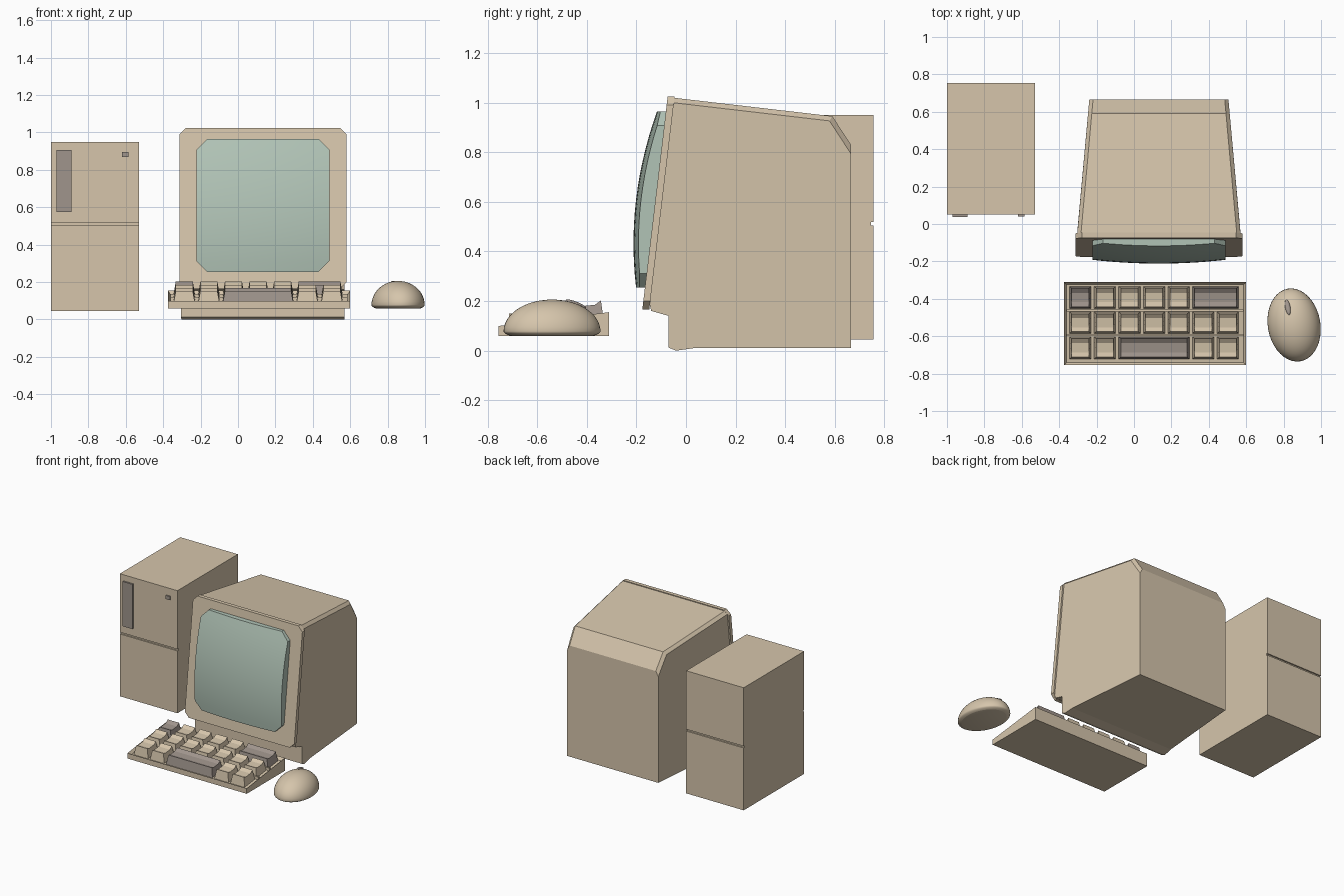
import bpy, bmesh, math
from mathutils import Vector, Matrix

cube = bpy.data.objects.get("Cube")
if cube:
    bpy.data.objects.remove(cube, do_unlink=True)


def make_material(name, rgb):
    mat = bpy.data.materials.new(name)
    mat.use_nodes = True
    mat.diffuse_color = (*rgb, 1)
    mat.node_tree.nodes["Principled BSDF"].inputs["Base Color"].default_value = (*rgb, 1)
    return mat


TAN = make_material("warm_beige", (0.67, 0.56, 0.41))
GREY = make_material("warm_grey", (0.35, 0.30, 0.265))
GLASS = make_material("pale_green_glass", (0.44, 0.55, 0.47))


def finish(name, bm, mat, smooth=None):
    bmesh.ops.recalc_face_normals(bm, faces=bm.faces)
    mesh = bpy.data.meshes.new(name)
    bm.to_mesh(mesh)
    bm.free()
    mesh.materials.append(mat)
    obj = bpy.data.objects.new(name, mesh)
    bpy.context.collection.objects.link(obj)
    if smooth:
        bpy.ops.object.select_all(action="DESELECT")
        obj.select_set(True)
        bpy.context.view_layer.objects.active = obj
        bpy.ops.object.shade_smooth_by_angle(angle=math.radians(smooth))
    return obj


def prism(points, offset):
    """Closed outline extruded by an offset vector."""
    bm = bmesh.new()
    face = bm.faces.new([bm.verts.new(p) for p in points])
    new = bmesh.ops.extrude_face_region(bm, geom=[face])["geom"]
    verts = [g for g in new if isinstance(g, bmesh.types.BMVert)]
    bmesh.ops.translate(bm, verts=verts, vec=offset)
    bmesh.ops.recalc_face_normals(bm, faces=bm.faces)
    return bm


def side_prism(profile, x0, x1):
    return prism([(x0, y, z) for y, z in profile], (x1 - x0, 0, 0))


def box(name, mat, x0, x1, y0, y1, z0, z1):
    finish(name, side_prism([(y0, z0), (y1, z0), (y1, z1), (y0, z1)], x0, x1), mat)


# Tower case with a seam on its front and back
F, B, D = 0.05, 0.755, 0.01
half = [(F, 0.045), (F, 0.505), (F + D, 0.505), (F + D, 0.518), (F, 0.518), (F, 0.95)]
tower = half + [(F + B - y, z) for y, z in reversed(half)]
finish("tower_case", side_prism(tower, -1, -0.53), TAN)
box("tower_drive_cover", GREY, -0.97, -0.89, 0.038, F, 0.575, 0.905)
box("tower_power_button", GREY, -0.62, -0.585, 0.041, F, 0.868, 0.895)

# Monitor housing, tapering to the back
CX = 0.133


def front_y(z):
    return -0.172 + 0.119 * (z - 0.2)


profile = [(-0.07, 0.012), (-0.04, 0.0), (0.03, 0.01), (0.665, 0.01), (0.665, 0.83),
           (0.59, 0.945), (-0.055, 1.02), (-0.15, 0.2), (-0.14, 0.16), (-0.07, 0.14)]
bm = side_prism(profile, CX - 1, CX + 1)
for v in bm.verts:
    t = max(0, (v.co.y + 0.05) / 0.715)
    v.co.x = CX + math.copysign(0.437 - 0.065 * t, v.co.x - CX)
rim = [e for e in bm.edges
       if abs(e.verts[0].co.x - e.verts[1].co.x) < 0.1
       and min(v.co.z for v in e.verts) > 0.8 and max(v.co.y for v in e.verts) > 0.4]
bmesh.ops.bevel(bm, geom=rim, offset=0.02, segments=1, affect="EDGES")
finish("monitor_housing", bm, TAN)


# Sloped bezel slab with clipped corners
def octagon(hw, z0, z1, c):
    return [(-hw, z0 + c), (-hw + c, z0), (hw - c, z0), (hw, z0 + c),
            (hw, z1 - c), (hw - c, z1), (c - hw, z1), (-hw, z1 - c)]


bezel = [(CX + x, front_y(z), z) for x, z in octagon(0.447, 0.165, 1.025, 0.035)]
finish("monitor_bezel", prism(bezel, (0, 0.028, 0)), TAN)

# Bulging glass screen: clipped grid, domed, with side walls into the bezel
bm = bmesh.new()
bmesh.ops.create_grid(bm, x_segments=14, y_segments=14, size=1)
for sx in (-1, 1):
    for sy in (-1, 1):
        bmesh.ops.bisect_plane(bm, geom=bm.verts[:] + bm.edges[:] + bm.faces[:],
                               plane_co=(sx * 0.92, sy * 0.92, 0),
                               plane_no=(sx, sy, 0), clear_outer=True)
rim = [e for e in bm.edges if e.is_boundary]
walls = bmesh.ops.extrude_edge_only(bm, edges=rim)["geom"]
back = {g for g in walls if isinstance(g, bmesh.types.BMVert)}
for v in bm.verts:
    u, w, _ = v.co
    z = 0.61 + 0.355 * w
    dome = 0.016 + 0.02 * (1 - u * u) + 0.042 * (1 - w * w)
    v.co = (CX + 0.355 * u, front_y(z) + (0.01 if v in back else -dome), z)
finish("monitor_screen", bm, GLASS, smooth=35)


# Keyboard wedge with a sunken key tray
def deck(y):
    return 0.10 + 0.125 * (y + 0.75)


bm = side_prism([(-0.755, 0.06), (-0.31, 0.06), (-0.31, deck(-0.31)), (-0.755, deck(-0.755))],
                -0.375, 0.6)
bm.normal_update()
top = max(bm.faces, key=lambda f: f.normal.z)
bmesh.ops.inset_region(bm, faces=[top], thickness=0.02)
bmesh.ops.translate(bm, verts=top.verts, vec=(0, 0, -0.02))
finish("keyboard_case", bm, TAN)

# Bars between the key rows
for i, y in enumerate((-0.593, -0.463)):
    box(f"keyboard_row_bar_{i + 1}", TAN, -0.36, 0.585, y - 0.006, y + 0.006, 0.08, deck(y))


def key(name, mat, x0, x1, y0, y1):
    """Tapered key with a dished top."""
    m, s = (y0 + y1) / 2, 0.01
    outline = [(y0, deck(y0) - 0.02), (y1, deck(y1) - 0.02), (y1 - s, deck(y1) + 0.05),
               (m + 0.025, deck(m) + 0.04), (m - 0.025, deck(m) + 0.035),
               (y0 + s, deck(y0) + 0.048)]
    bm = side_prism(outline, x0, x1)
    mid = (x0 + x1) / 2
    for v in bm.verts:
        if v.co.z > deck(v.co.y):
            v.co.x += math.copysign(0.012, mid - v.co.x)
    finish(name, bm, mat)


# Each row lists key widths in units; G marks the grey keys
rows = {"front": (-0.722, -0.603, [(1, "T"), (1, "T"), (3, "G"), (1, "T"), (1, "T")]),
        "middle": (-0.585, -0.47, [(1, "T")] * 7),
        "back": (-0.453, -0.333, [(1, "G")] + [(1, "T")] * 4 + [(2, "G")])}
PITCH = 0.1315
for row, (y0, y1, keys) in rows.items():
    col = 0
    for n, tone in keys:
        x = -0.345 + col * PITCH
        key(f"{row}_key_{col + 1}", GREY if tone == "G" else TAN,
            x, x + n * PITCH - 0.016, y0, y1)
        col += n

# Mouse: half dome, turned slightly, with a flat underside
turn = Matrix.Rotation(math.radians(10), 4, "Z")
centre = Matrix.Translation((0.856, -0.54, 0.078))
bm = bmesh.new()
bmesh.ops.create_uvsphere(bm, u_segments=40, v_segments=24, radius=1)
for v in bm.verts:
    v.co.z *= 0.128 if v.co.z > 0 else 0.035
    v.co.x *= 0.1405
    v.co.y *= 0.197
cut = bmesh.ops.bisect_plane(bm, geom=bm.verts[:] + bm.edges[:] + bm.faces[:],
                             plane_co=(0, 0, -0.018), plane_no=(0, 0, -1), clear_outer=True)
bmesh.ops.holes_fill(bm, edges=[e for e in bm.edges if e.is_boundary], sides=0)
bm.transform(centre @ turn)
finish("mouse_body", bm, TAN, smooth=40)

# Mouse button
bm = bmesh.new()
bmesh.ops.create_uvsphere(bm, u_segments=16, v_segments=10, radius=1)
bm.transform(Matrix.Translation((0.822, -0.445, 0.188)) @ turn
             @ Matrix.Rotation(-0.36, 4, "X") @ Matrix.Diagonal((0.014, 0.045, 0.01, 1)))
finish("mouse_button", bm, GREY, smooth=60)
